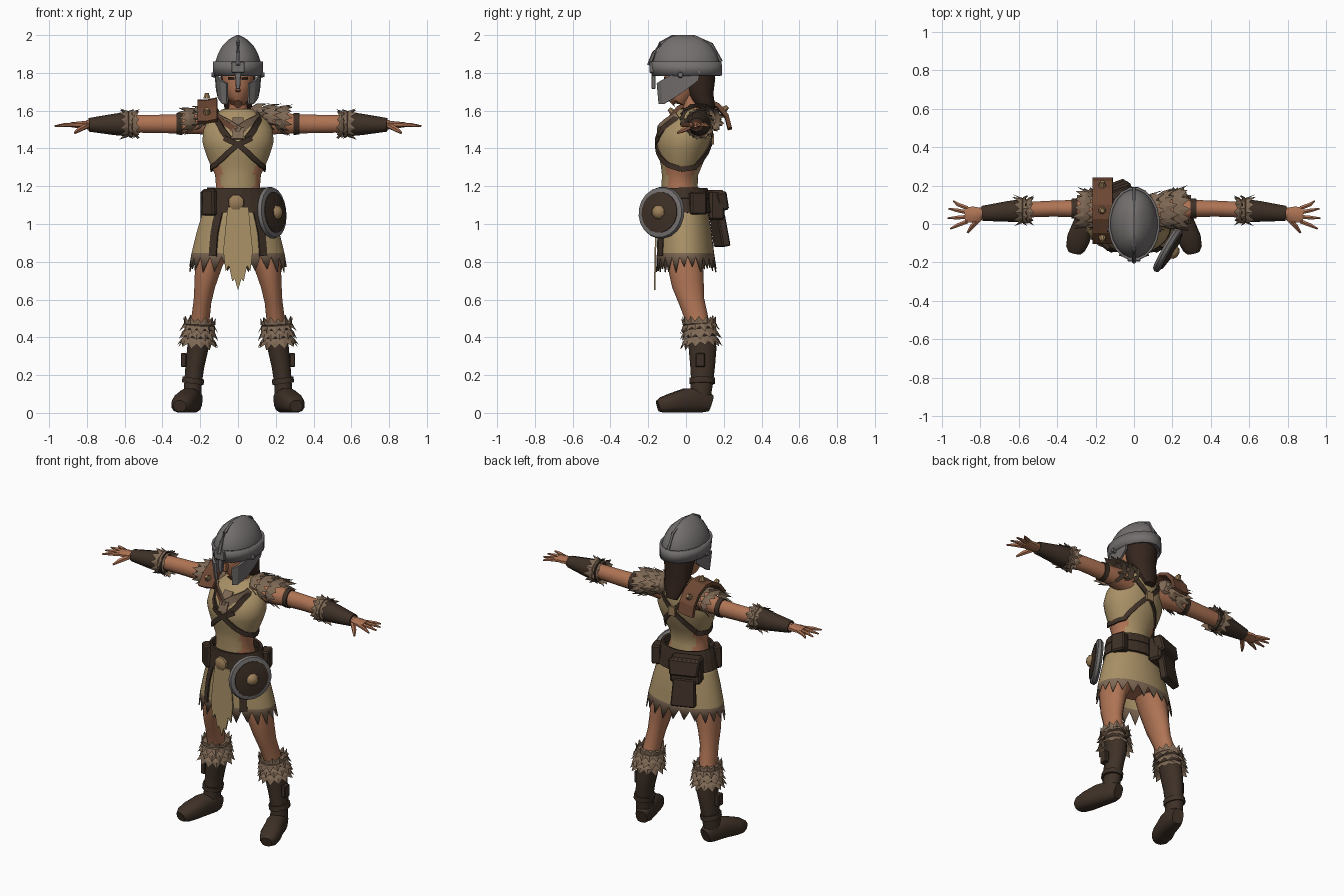
import bpy, bmesh, math, random
from mathutils import Vector, Matrix

if "Cube" in bpy.data.objects:
    bpy.data.objects.remove(bpy.data.objects["Cube"])

random.seed(4)
PALETTE = {"steel": (.175, .16, .16), "tan_cloth": (.40, .285, .135), "skin": (.43, .175, .09),
           "dark_leather": (.048, .030, .020), "fur": (.21, .14, .09), "brown_leather": (.15, .062, .033),
           "hair": (.036, .019, .013), "brass": (.33, .21, .10)}
MATS = {}
for key, col in PALETTE.items():
    MATS[key] = bpy.data.materials.new(key)
    MATS[key].diffuse_color = (*col, 1)


def make(name, verts, faces, mats, mirror=False, solid=0, rule=None, smooth=True):
    """Mesh object, with optional x mirror, thickness and per-face colour rule."""
    me = bpy.data.meshes.new(name)
    me.from_pydata([tuple(v) for v in verts], [], faces)
    bm = bmesh.new()
    bm.from_mesh(me)
    bmesh.ops.recalc_face_normals(bm, faces=bm.faces)
    bm.to_mesh(me)
    bm.free()
    for m in mats.split():
        me.materials.append(MATS[m])
    for p in me.polygons:
        p.use_smooth = smooth
        if rule:
            p.material_index = rule(p.center)
    if smooth:
        me.set_sharp_from_angle(angle=math.radians(38))
    ob = bpy.data.objects.new(name, me)
    bpy.context.collection.objects.link(ob)
    if solid:
        mod = ob.modifiers.new("thickness", "SOLIDIFY")
        mod.thickness, mod.offset = solid, 0
    if mirror:
        ob.modifiers.new("mirror", "MIRROR").use_clip = False
    return ob


def grid_faces(rows, n, caps=True):
    f = [(r * n + i, r * n + (i + 1) % n, (r + 1) * n + (i + 1) % n, (r + 1) * n + i)
         for r in range(rows - 1) for i in range(n)]
    if caps:
        f += [tuple(range(n)), tuple(range((rows - 1) * n, rows * n))]
    return f


def frame(d):
    ref = Vector((0, 1, 0)) if abs(d.z) > .75 else Vector((0, 0, 1))
    u = d.cross(ref).normalized()
    return u, u.cross(d).normalized()


def tube(name, pts, mats, n=12, sq=1.0, **kw):
    """Loft of elliptical rings; each point is x, y, z, radius[, second radius]."""
    P = [Vector(p[:3]) for p in pts]
    verts = []
    for i, p in enumerate(pts):
        u, v = frame((P[min(i + 1, len(P) - 1)] - P[max(i - 1, 0)]).normalized())
        for k in range(n):
            a = 2 * math.pi * (k + .5) / n
            c, s = (math.copysign(abs(t) ** sq, t) for t in (math.cos(a), math.sin(a)))
            verts.append(P[i] + u * c * p[3] + v * s * p[-1])
    return make(name, verts, grid_faces(len(pts), n), mats, **kw)


def fur(name, p0, p1, r0, r1, layers=3, n=13, flare=1.2, **kw):
    """Overlapping jagged skirts of fur from p0 to p1; radii are (u, v) pairs."""
    p0, p1 = Vector(p0), Vector(p1)
    u, v = frame((p1 - p0).normalized())
    verts, faces, m = [], [], 2 * n
    for L in range(layers):
        base = len(verts)
        for row in range(3):
            for k in range(m):
                a = 2 * math.pi * (k + L * .9) / m
                tip = row == 2 and k % 2
                t = (L + (0, .45, .75)[row] + (random.uniform(.4, .75) if tip else 0)) / layers
                g = (.6 if L == 0 else .85, 1.0, flare if tip else 1.0)[row] * random.uniform(.96, 1.04)
                w = [r0[j] + (r1[j] - r0[j]) * min(t, 1) for j in (0, 1)]
                verts.append(p0.lerp(p1, t) + u * math.cos(a) * w[0] * g + v * math.sin(a) * w[1] * g)
        faces += [tuple(base + i for i in f) for f in grid_faces(3, m, False)]
    return make(name, verts, faces, "fur", smooth=False, **kw)


def surf(table, deg, z, off=0):
    """Point on a body shell; -90 degrees is the front. Rows: z, rx, y front, y back."""
    rows = sorted(table)
    z0 = min(max(z, rows[0][0]), rows[-1][0])
    for a, b in zip(rows, rows[1:]):
        if z0 <= b[0]:
            t = (z0 - a[0]) / (b[0] - a[0])
            rx, yf, yb = (a[i] + (b[i] - a[i]) * t for i in (1, 2, 3))
            break
    c, s = math.cos(math.radians(deg)), math.sin(math.radians(deg))
    return Vector(((rx + off) * c, (yf + yb) / 2 + ((yb - yf) / 2 + off) * s, z))


def shell(name, table, zs, mats, n=32, off=0, jag=0, caps=True, **kw):
    verts = []
    for z in zs:
        for k in range(n):
            dz = (-random.uniform(.4, 1) if k % 2 else .45) * jag if z == zs[-1] else 0
            verts.append(surf(table, 360 * (k + .5) / n, z + dz, off))
    return make(name, verts, grid_faces(len(zs), n, caps), mats, **kw)


def wrap(name, table, path, width, mat, off=.006, mirror=True):
    """Flat strap following (degrees, z) points on a body shell."""
    fine = [(a[0] + (b[0] - a[0]) * t / 4, a[1] + (b[1] - a[1]) * t / 4)
            for a, b in zip(path, path[1:]) for t in range(4)] + [path[-1]]
    C = [surf(table, a, z, off) for a, z in fine]
    verts = []
    for i, p in enumerate(C):
        d = (C[min(i + 1, len(C) - 1)] - C[max(i - 1, 0)]).normalized()
        out = Vector((math.cos(math.radians(fine[i][0])), math.sin(math.radians(fine[i][0])), 0))
        w = d.cross(out).normalized() * width / 2
        verts += [p - w, p + w]
    faces = [(2 * i, 2 * i + 1, 2 * i + 3, 2 * i + 2) for i in range(len(C) - 1)]
    return make(name, verts, faces, mat, mirror=mirror, solid=.009, smooth=False)


def box(name, loc, size, mat, rz=0, rx=0, taper=1.0, **kw):
    M = Matrix.Translation(loc) @ Matrix.Rotation(math.radians(rz), 4, 'Z') @ Matrix.Rotation(math.radians(rx), 4, 'X')
    verts = [M @ Vector((x * size[0] * (taper if z > 0 else 1), y * size[1], z * size[2]))
             for z in (-.5, .5) for x, y in ((-.5, -.5), (.5, -.5), (.5, .5), (-.5, .5))]
    ob = make(name, verts, grid_faces(2, 4), mat, smooth=False, **kw)
    bev = ob.modifiers.new("bevel", "BEVEL")
    bev.width = min(size) * .15
    return ob


# torso: cloth top with bare flanks
TORSO = [(.86, .11, -.08, .08), (1.0, .15, -.11, .1), (1.10, .14, -.125, .09), (1.20, .117, -.13, .062),
         (1.26, .122, -.128, .065), (1.32, .15, -.135, .09), (1.38, .175, -.15, .115), (1.44, .19, -.155, .13),
         (1.50, .183, -.135, .135), (1.56, .155, -.08, .13), (1.61, .08, -.035, .11)]
shell("torso", TORSO, [.86, 1.0, 1.1, 1.2, 1.26, 1.31, 1.35, 1.4, 1.44, 1.5, 1.56, 1.61], "skin tan_cloth",
      rule=lambda c: int(c.z > 1.3 or (abs(c.x) < .085 and c.z > 1.1)))
wrap("chest_strap", TORSO, [(-112, 1.455), (-90, 1.42), (-62, 1.35), (-40, 1.315), (0, 1.29)], .028, "dark_leather")
wrap("rib_trim", TORSO, [(0, 1.29), (40, 1.30), (62, 1.36), (90, 1.45), (125, 1.56)], .028, "dark_leather")
wrap("upper_chest_strap", TORSO, [(-76, 1.45), (-58, 1.52), (-40, 1.57)], .035, "dark_leather")
wrap("chest_fur_panel", TORSO, [(-90, 1.45), (-90, 1.56)], .06, "fur", off=.009, mirror=False)
wrap("chest_fur_wing", TORSO, [(-92, 1.49), (-72, 1.53), (-40, 1.57)], .05, "fur", off=.01)
box("back_buckle", (0, .142, 1.45), (.05, .015, .06), "brass")

# neck, head and hair
tube("neck", [(0, .04, 1.56, .065), (0, .03, 1.63, .048), (0, .02, 1.72, .05)], "skin")
tube("head", [(0, -.075, 1.635, .022, .03), (0, -.055, 1.655, .05, .06), (0, -.03, 1.71, .075, .085),
              (0, -.02, 1.79, .09, .1), (0, -.01, 1.86, .085, .1)], "skin")
box("nose", (0, -.125, 1.725), (.026, .03, .05), "skin", rx=-15, taper=.6)
for s in (-1, 1):
    box("eye", (s * .035, -.112, 1.772), (.035, .009, .014), "hair")
tube("hair", [(0, .05, 1.83, .095, .1), (0, .07, 1.75, .095, .09), (0, .085, 1.67, .085, .065),
              (0, .12, 1.60, .07, .04), (0, .145, 1.53, .035, .02)], "hair")

# helmet: ridged dome, brow band, nose guard, cheek guards
HELM = [(1.78, .118, -.165, .18), (1.85, .124, -.18, .18), (1.90, .108, -.165, .165),
        (1.945, .083, -.135, .135), (1.98, .045, -.1, .085), (2.0, .008, -.065, .04)]
shell("helmet_dome", HELM, [1.80, 1.85, 1.90, 1.945, 1.98, 2.0], "steel", n=20)
shell("helmet_band", HELM, [1.785, 1.86], "steel", n=20, off=.008, caps=False, solid=.012)
box("helmet_brow", (0, -.182, 1.83), (.07, .025, .06), "steel")
box("nose_guard", (0, -.172, 1.765), (.022, .022, .10), "steel", taper=1.6)
cheek = [(.118, .075, 1.81), (.118, -.01, 1.81), (.113, -.075, 1.79), (.088, -.13, 1.76), (.058, -.15, 1.745),
         (.113, .065, 1.76), (.11, .0, 1.71), (.1, -.065, 1.665), (.078, -.12, 1.635), (.055, -.14, 1.635)]
make("cheek_guard", cheek, [(i, i + 1, i + 6, i + 5) for i in range(4)], "steel", mirror=True, solid=.014, smooth=False)
tube("helmet_rivet", [(.12, -.03, 1.79, .018), (.14, -.03, 1.79, .012)], "steel", n=8, mirror=True)
tube("helmet_ridge", [(0, -.195, 1.84, .012), (0, -.17, 1.905, .011), (0, -.135, 1.955, .011), (0, -.07, 1.992, .01),
                      (0, .04, 1.992, .01), (0, .135, 1.95, .01), (0, .185, 1.86, .01)], "steel", n=6)

# arms, bracers and hands
tube("arm", [(.1, .06, 1.53, .06, .07), (.2, .07, 1.535, .06, .062), (.3, .08, 1.53, .047, .053),
             (.42, .08, 1.53, .043, .05), (.54, .075, 1.53, .042, .048), (.8, .055, 1.525, .03, .026)], "skin", mirror=True)
tube("arm_band", [(.295, .08, 1.53, .054, .06), (.325, .08, 1.53, .053, .059)], "dark_leather", mirror=True)
tube("bracer", [(.56, .07, 1.53, .066, .068), (.66, .065, 1.527, .056, .056), (.79, .055, 1.525, .041, .036)],
     "dark_leather", n=10, mirror=True)
fur("bracer_fur", (.59, .07, 1.53), (.53, .07, 1.53), (.07, .07), (.066, .068), 2, 11, mirror=True)
fur("bracer_fur_outer", (.56, .07, 1.53), (.61, .07, 1.53), (.066, .066), (.07, .07), 1, 11, mirror=True)
tube("palm", [(.785, .055, 1.525, .03, .024), (.83, .05, 1.525, .044, .02), (.88, .048, 1.525, .043, .015)],
     "skin", n=8, mirror=True)
for i, (y0, y1, x1) in enumerate([(.082, .12, .94), (.06, .08, .965), (.037, .03, .97), (.014, -.025, .955)]):
    tube("finger_%d" % i, [(.865, y0, 1.525, .012), (.915, (y0 + y1) / 2, 1.524, .011), (x1, y1, 1.518, .005)],
         "skin", n=6, mirror=True)
tube("thumb", [(.80, .03, 1.52, .015), (.84, -.01, 1.50, .014), (.865, -.045, 1.482, .006)], "skin", n=6, mirror=True)

# shoulder furs and leather shoulder pad
fur("left_shoulder_fur", (.06, .065, 1.585), (.26, .08, 1.55), (.085, .055), (.108, .075), 3, 14, 1.12)
fur("right_shoulder_fur", (-.1, .065, 1.58), (-.28, .08, 1.545), (.085, .055), (.1, .068), 3, 14, 1.12)
arc = [(-.095, 1.55), (-.04, 1.615), (.03, 1.655), (.1, 1.66), (.17, 1.63), (.215, 1.575), (.232, 1.51)]
make("shoulder_pad", [(x, y, z - .012 * (x < -.15)) for y, z in arc for x in (-.215, -.165, -.11)],
     [(3 * i + j, 3 * i + j + 1, 3 * i + j + 4, 3 * i + j + 3) for i in range(6) for j in (0, 1)],
     "brown_leather", solid=.022, smooth=False)
for i, (y, z, dy, dz) in enumerate([(-.07, 1.59, -.7, .7), (.07, 1.665, 0, 1), (.2, 1.605, .75, .6)]):
    tube("pad_stud_%d" % i, [(-.165, y, z, .02), (-.165, y + .028 * dy, z + .028 * dz, .011)], "brass", n=8)
wrap("pad_strap", TORSO, [(-135, 1.57), (-110, 1.53), (-92, 1.50)], .03, "brown_leather", off=.013, mirror=False)

# belts, buckle and pouches
HIP = [(1.04, .19, -.145, .125), (1.12, .172, -.14, .115), (1.19, .15, -.138, .10)]
shell("upper_belt", HIP, [1.135, 1.19], "dark_leather", n=24, off=.008, solid=.014, caps=False, smooth=False)
shell("lower_belt", HIP, [1.06, 1.14], "dark_leather", n=24, off=.004, solid=.014, caps=False, smooth=False)
tube("buckle", [(-.01, -.14, 1.115, .045), (-.01, -.168, 1.115, .042), (-.01, -.178, 1.115, .025)], "brass", n=8)
box("hip_pouch", (-.145, -.095, 1.115), (.09, .06, .14), "dark_leather", rz=-40, taper=.85)
box("side_pouch", (.16, .06, 1.11), (.06, .09, .12), "dark_leather", rz=20)
box("back_pouch", (-.10, .135, 1.10), (.19, .085, .16), "dark_leather", rz=20)
box("pouch_flap", (-.105, .165, 1.12), (.17, .06, .10), "dark_leather", rz=20, rx=12, taper=1.15)
box("pouch_tail", (-.11, .178, .965), (.15, .045, .17), "dark_leather", rz=20, rx=10, taper=.88)

# skirt with ragged fringe and front panel
SKIRT = [(.66, .275, -.16, .175), (.84, .245, -.152, .147), (1.0, .205, -.147, .128), (1.12, .165, -.13, .1)]
shell("skirt", SKIRT, [1.11, 1.04, .96, .89, .845, .80], "tan_cloth fur", n=44, jag=.06, caps=False,
      solid=.006, smooth=True, rule=lambda c: int(c.z < .85))
wrap("skirt_strip", SKIRT, [(-58, 1.07), (-56, .95), (-58, .83)], .045, "dark_leather")
half = [(.055, 1.09), (.078, .86), (.066, .75), (.048, .78), (.03, .695), (.018, .71)]
outline = half + [(0, .65)] + [(-x, z) for x, z in reversed(half)]
make("front_panel", [(x, -.166 + (z - .65) * .02, z) for x, z in outline], [tuple(range(len(outline)))],
     "tan_cloth", solid=.008, smooth=False)

# legs, boots and boot furs
tube("leg", [(.095, .0, .96, .09, .1), (.135, -.005, .86, .085, .1), (.155, -.005, .79, .075, .095),
             (.175, .01, .68, .057, .085), (.188, .03, .59, .048, .068), (.2, .06, .49, .05, .06),
             (.21, .08, .4, .05, .06)], "skin", n=14, mirror=True)
tube("boot_shaft", [(.205, .075, .47, .062, .07), (.213, .088, .34, .058, .076), (.228, .088, .25, .052, .068),
                    (.238, .085, .16, .048, .06), (.242, .07, .06, .05, .058)], "dark_leather", mirror=True)
tube("boot_foot", [(.228, .13, .05, .036, .045), (.238, .085, .065, .052, .065), (.262, .0, .066, .056, .066),
                   (.288, -.075, .052, .062, .052), (.303, -.125, .042, .052, .042), (.308, -.148, .036, .034, .03)],
     "dark_leather", sq=.75, mirror=True)
tube("boot_strap", [(.236, .085, .185, .06, .07), (.24, .085, .155, .06, .07)], "dark_leather", mirror=True)
box("boot_buckle", (.288, .075, .28), (.03, .05, .075), "dark_leather", mirror=True)
fur("boot_fur", (.205, .07, .485), (.213, .08, .36), (.08, .09), (.094, .096), 3, 13, 1.17, mirror=True)
fur("boot_fur_top", (.205, .07, .45), (.203, .068, .495), (.085, .09), (.08, .085), 1, 13, 1.1, mirror=True)

# round shield on the hip
C, N = Vector((.178, -.13, 1.06)), Vector((.86, -.5, .08)).normalized()
for part, mat, n, rings in [("shield_rim", "steel", 20, [(-.018, .125), (-.004, .138), (.014, .132), (.02, .108)]),
                            ("shield_face", "dark_leather", 20, [(.01, .110), (.024, .108), (.034, .05)]),
                            ("shield_boss", "brass", 8, [(.03, .04), (.048, .033), (.06, .014)])]:
    tube(part, [(*(C + N * d), r) for d, r in rings], mat, n=n)

for m in bpy.data.materials:
    if m.users and not m.is_grease_pencil:
        m.use_nodes = True
        m.node_tree.nodes["Principled BSDF"].inputs["Base Color"].default_value = m.diffuse_color
